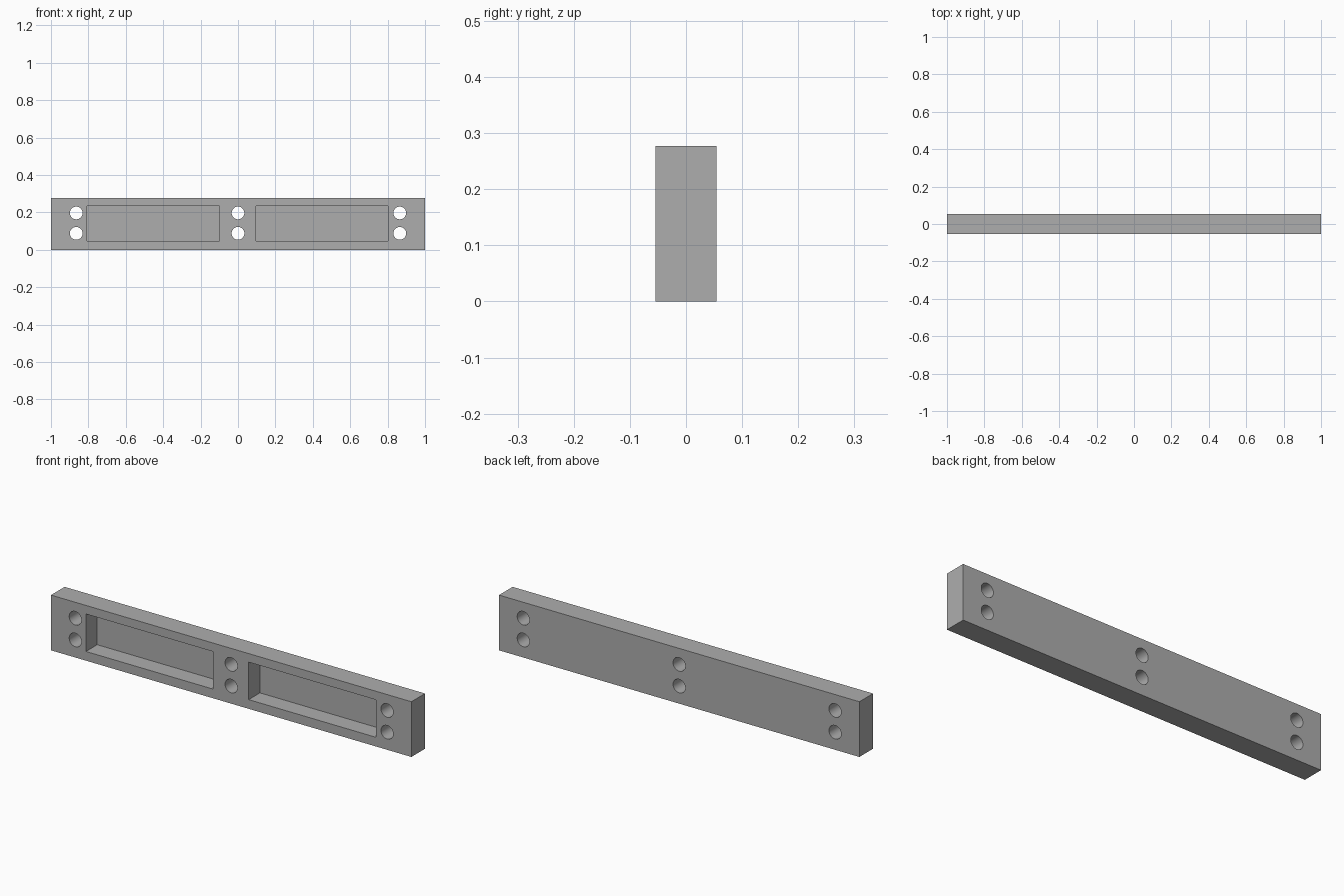
import bpy
import bmesh
import math
from mathutils import Matrix

cube = bpy.data.objects.get("Cube")
if cube:
    bpy.data.objects.remove(cube, do_unlink=True)

LENGTH, DEPTH, HEIGHT = 2.0, 0.108, 0.277
FRONT = -DEPTH / 2
POCKET_FLOOR = FRONT + 0.089

grey = bpy.data.materials.new("plain grey")
grey.use_nodes = True
grey.diffuse_color = (0.42, 0.42, 0.42, 1)
grey.node_tree.nodes["Principled BSDF"].inputs["Base Color"].default_value = grey.diffuse_color


def add_box(bm, x, y, z):
    """Box spanning the given (low, high) ranges."""
    spans = (x, y, z)
    centre = [(low + high) / 2 for low, high in spans]
    size = [high - low for low, high in spans]
    matrix = Matrix.Translation(centre) @ Matrix.Diagonal((*size, 1))
    bmesh.ops.create_cube(bm, size=1, matrix=matrix)


def add_object(name, bm):
    mesh = bpy.data.meshes.new(name)
    bm.to_mesh(mesh)
    bm.free()
    mesh.materials.append(grey)
    obj = bpy.data.objects.new(name, mesh)
    bpy.context.collection.objects.link(obj)
    return obj


# Solid bar
bm = bmesh.new()
add_box(bm, (-LENGTH / 2, LENGTH / 2), (FRONT, -FRONT), (0, HEIGHT))
bar = add_object("mounting_bar", bm)

# Cutter: two blind front pockets and three pairs of through holes
bm = bmesh.new()
for x in (-0.806, 0.097):
    add_box(bm, (x, x + 0.706), (FRONT - 0.1, POCKET_FLOOR), (0.046, 0.234))
for x in (-0.865, 0, 0.865):
    for z in (0.088, 0.197):
        bmesh.ops.create_cone(
            bm, cap_ends=True, segments=48, radius1=0.034, radius2=0.034, depth=0.4,
            matrix=Matrix.Translation((x, 0, z)) @ Matrix.Rotation(math.pi / 2, 4, "X"))
cutter = add_object("recess_cutter", bm)
cutter.hide_render = True

# Cut the bar, then drop the cutter
cut = bar.modifiers.new("recesses", "BOOLEAN")
cut.operation = "DIFFERENCE"
cut.solver = "EXACT"
cut.object = cutter
bpy.ops.object.select_all(action="DESELECT")
bar.select_set(True)
bpy.context.view_layer.objects.active = bar
bpy.ops.object.modifier_apply(modifier=cut.name)
bpy.data.objects.remove(cutter, do_unlink=True)

# Smooth hole walls, crisp edges
bpy.ops.object.shade_smooth_by_angle(angle=math.radians(30))
